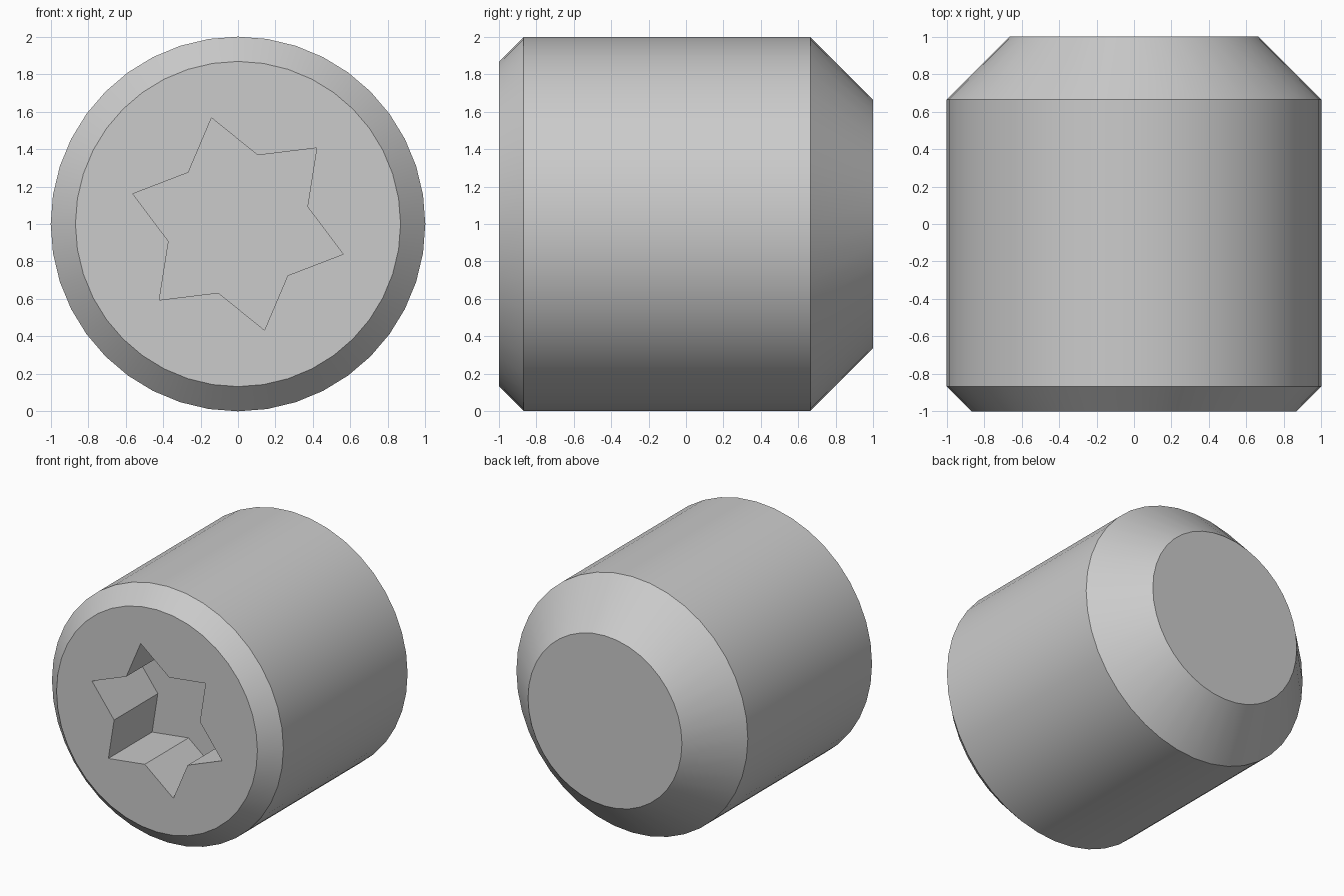
import bpy
import bmesh
from math import cos, sin, radians, tau

cube = bpy.data.objects.get("Cube")
if cube:
    bpy.data.objects.remove(cube, do_unlink=True)

steel = bpy.data.materials.new("plain grey steel")
steel.use_nodes = True
grey = (0.6, 0.6, 0.6, 1)
steel.diffuse_color = grey
steel.node_tree.nodes["Principled BSDF"].inputs["Base Color"].default_value = grey

SIDES = 40
SOCKET_DEPTH = 0.54
bm = bmesh.new()


def ring(y, radii, count, turn=0):
    """Ring of vertices around the y axis; radii alternate."""
    verts = []
    for i in range(count):
        a = radians(turn) + tau * i / count
        r = radii[i % len(radii)]
        verts.append(bm.verts.new((r * cos(a), y, 1 + r * sin(a))))
    return verts


def loop_edges(verts):
    return [bm.edges.new((v, verts[i - 1])) for i, v in enumerate(verts)]


def bridge(a, b):
    for i in range(len(a)):
        bm.faces.new((a[i - 1], a[i], b[i], b[i - 1]))


# Chamfered cylinder body: (y, radius) profile from front to back
profile = [(-1, 0.868), (-0.868, 1), (0.665, 1), (1, 0.665)]
body = [ring(y, [r], SIDES) for y, r in profile]
for front, back in zip(body, body[1:]):
    bridge(front, back)
bm.faces.new(body[-1])

# Six-point star socket sunk into the front face
star_radii = [0.382, 0.584]
rim = ring(-1, star_radii, 12, 14)
floor = ring(-1 + SOCKET_DEPTH, star_radii, 12, 14)
bridge(rim, floor)
bm.faces.new(floor)

# Front face between the outer edge and the star rim
front_edges = [bm.edges.get((v, body[0][i - 1])) for i, v in enumerate(body[0])]
rim_edges = [bm.edges.get((v, rim[i - 1])) for i, v in enumerate(rim)]
bmesh.ops.triangle_fill(bm, edges=front_edges + rim_edges, use_beauty=True,
                        normal=(0, -1, 0))
bmesh.ops.recalc_face_normals(bm, faces=bm.faces)

mesh = bpy.data.meshes.new("set_screw")
bm.to_mesh(mesh)
bm.free()
mesh.materials.append(steel)
screw = bpy.data.objects.new("set_screw", mesh)
bpy.context.scene.collection.objects.link(screw)

# Smooth round sides, crisp chamfer and socket edges
bpy.ops.object.select_all(action="DESELECT")
screw.select_set(True)
bpy.context.view_layer.objects.active = screw
bpy.ops.object.shade_smooth_by_angle(angle=radians(30))
